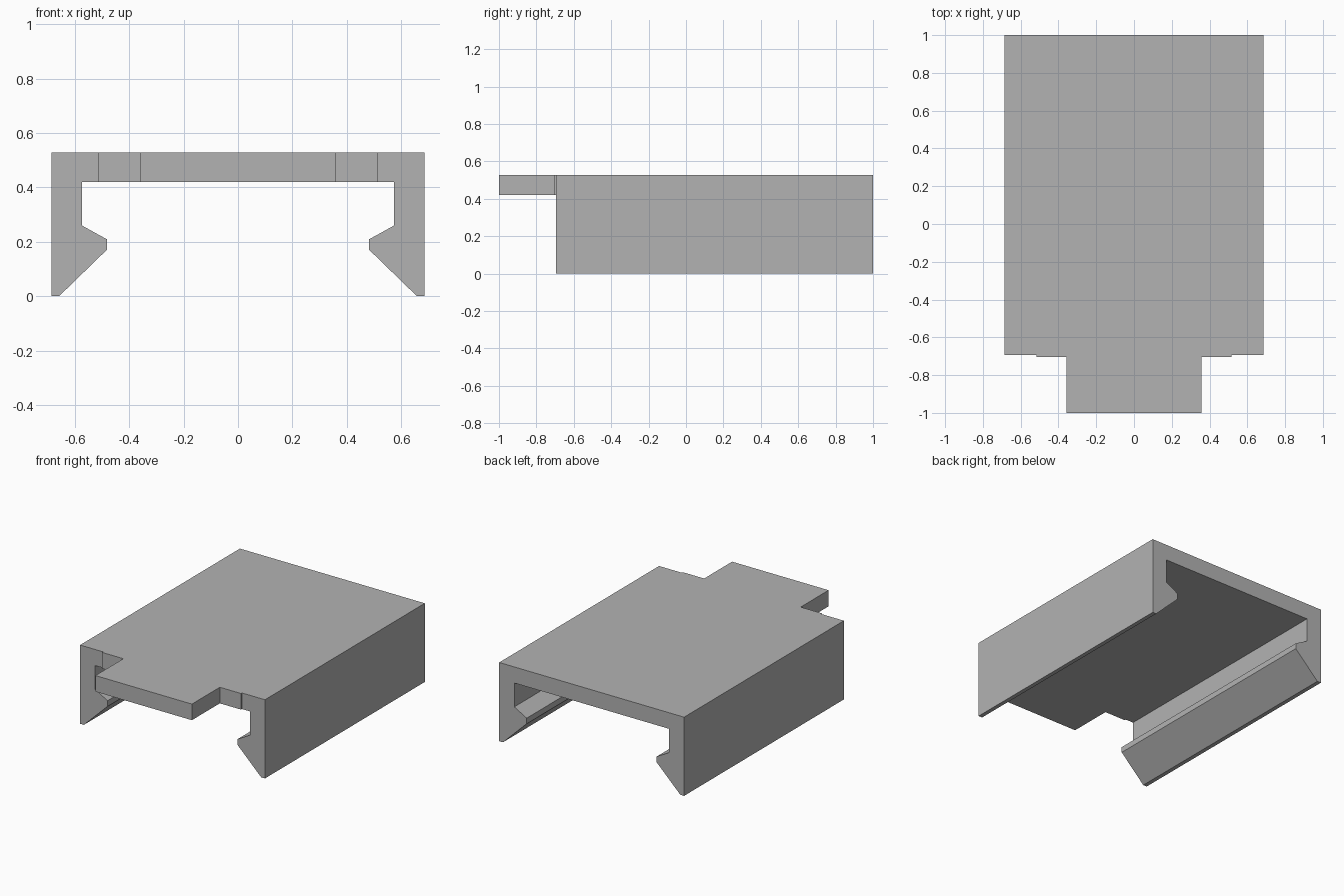
import bpy
import bmesh
from mathutils import Vector

cube = bpy.data.objects.get("Cube")
if cube:
    bpy.data.objects.remove(cube, do_unlink=True)

GREY = (0.45, 0.45, 0.45, 1.0)
grey = bpy.data.materials.new("plain_grey")
grey.use_nodes = True
grey.diffuse_color = GREY
grey.node_tree.nodes["Principled BSDF"].inputs["Base Color"].default_value = GREY

TOP, UNDERSIDE = 0.528, 0.42
FRONT, STEP, BACK = -0.694, -0.704, 1.0


def mirrored(half):
    """Close a half outline by mirroring it across x = 0."""
    return half + [(-x, v) for x, v in reversed(half)]


def prism(name, outline, to_3d, direction):
    """Extrude a flat outline into a solid object."""
    bm = bmesh.new()
    face = bm.faces.new([bm.verts.new(to_3d(a, b)) for a, b in outline])
    extruded = bmesh.ops.extrude_face_region(bm, geom=[face], use_keep_orig=True)
    moved = [v for v in extruded["geom"] if isinstance(v, bmesh.types.BMVert)]
    bmesh.ops.translate(bm, verts=moved, vec=Vector(direction))
    bmesh.ops.recalc_face_normals(bm, faces=bm.faces)
    mesh = bpy.data.meshes.new(name)
    bm.to_mesh(mesh)
    bm.free()
    mesh.materials.append(grey)
    obj = bpy.data.objects.new(name, mesh)
    bpy.context.collection.objects.link(obj)
    return obj


# Channel cover: top plate, side walls and inward snap hooks
channel = mirrored([
    (0.686, TOP), (0.686, 0), (0.658, 0), (0.482, 0.171),
    (0.482, 0.209), (0.574, 0.26), (0.574, UNDERSIDE),
])
cover = prism("clip_cover", channel,
              lambda x, z: (x, FRONT, z), (0, BACK - FRONT, 0))

# Front tab with a shallow shoulder, rooted inside the top plate
tab_outline = mirrored([
    (0.515, -0.5), (0.515, STEP), (0.358, STEP), (0.358, -1.0),
])
tab = prism("front_tab", tab_outline,
            lambda x, y: (x, y, UNDERSIDE), (0, 0, TOP - UNDERSIDE))

# Fuse the tab and cover into one solid
union = cover.modifiers.new("join_tab", "BOOLEAN")
union.operation = "UNION"
union.solver = "EXACT"
union.object = tab
bpy.context.view_layer.objects.active = cover
bpy.ops.object.modifier_apply(modifier=union.name)
bpy.data.objects.remove(tab, do_unlink=True)
